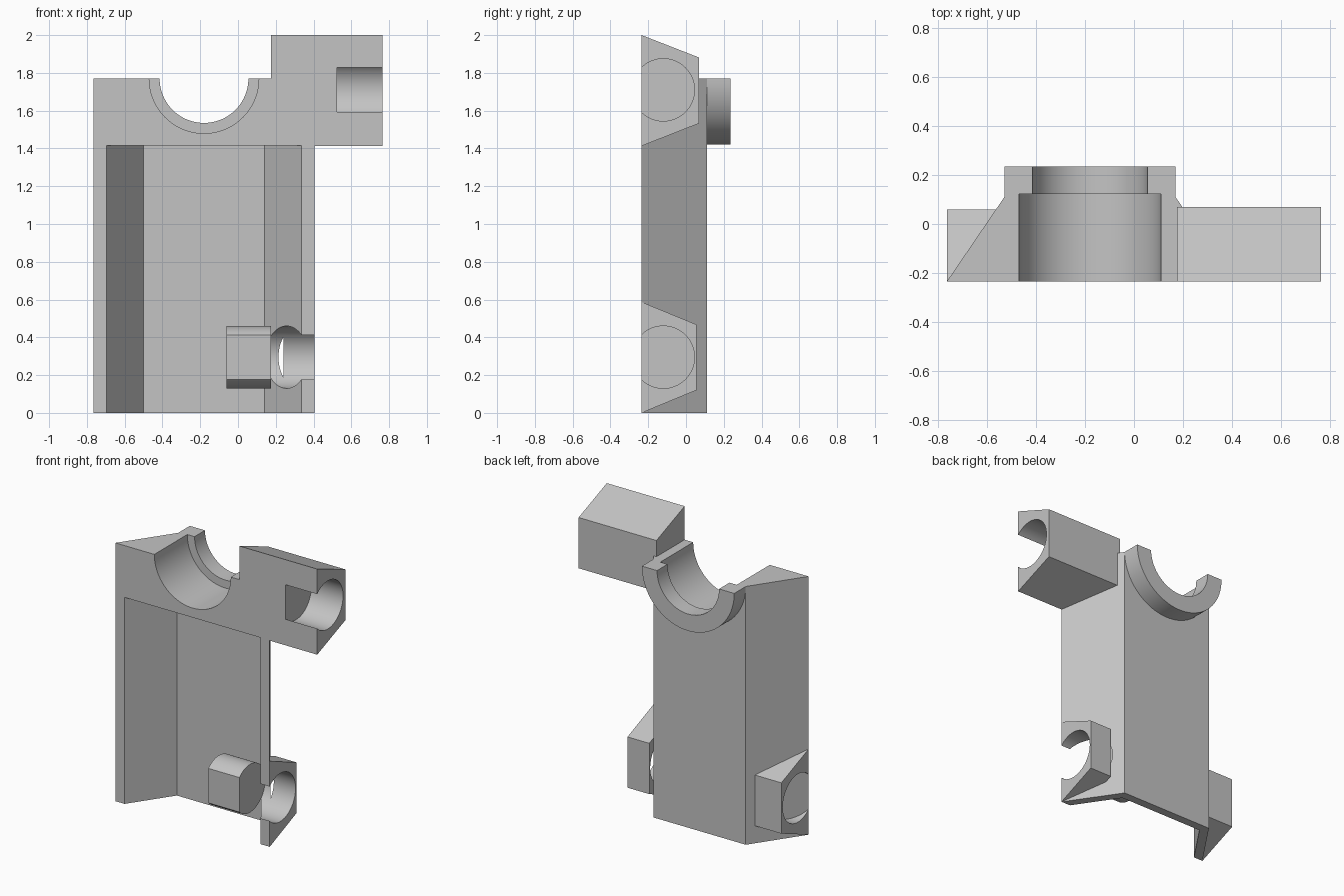
import bpy, bmesh, math
from mathutils import Vector

cube = bpy.data.objects.get("Cube")
if cube:
    bpy.data.objects.remove(cube, do_unlink=True)

grey = bpy.data.materials.new("plain grey")
grey.use_nodes = True
grey.diffuse_color = (0.55, 0.55, 0.55, 1)
grey.node_tree.nodes["Principled BSDF"].inputs["Base Color"].default_value = grey.diffuse_color

FRONT, BACK, MID = -0.235, 0.11, -0.18
BORE_Y, BORE_R = -0.12, 0.165
BODY_TOP, CAVITY_TOP = 1.77, 1.415


def prism(name, points, offset):
    """Extrude a planar outline along an offset vector."""
    mesh = bpy.data.meshes.new(name)
    bm = bmesh.new()
    face = bm.faces.new([bm.verts.new(p) for p in points])
    moved = bmesh.ops.extrude_face_region(bm, geom=[face], use_keep_orig=True)["geom"]
    verts = [g for g in moved if isinstance(g, bmesh.types.BMVert)]
    bmesh.ops.translate(bm, verts=verts, vec=Vector(offset))
    bmesh.ops.recalc_face_normals(bm, faces=bm.faces)
    bm.to_mesh(mesh)
    bm.free()
    mesh.materials.append(grey)
    obj = bpy.data.objects.new(name, mesh)
    bpy.context.collection.objects.link(obj)
    return obj


def trapezoid(name, front_half, back_half, back_y, z0, z1, front_y=FRONT):
    pts = [(MID - front_half, front_y, z0), (MID + front_half, front_y, z0),
           (MID + back_half, back_y, z0), (MID - back_half, back_y, z0)]
    return prism(name, pts, (0, 0, z1 - z0))


def ear(name, x0, x1, z, back_y):
    """Block that tapers in height towards the back."""
    pts = [(x0, FRONT, z), (x0, FRONT, z + 0.587),
           (x0, back_y, z + 0.468), (x0, back_y, z + 0.12)]
    return prism(name, pts, (x1 - x0, 0, 0))


def circle(radius, start=0, end=math.tau, steps=64):
    angles = [start + (end - start) * i / steps for i in range(steps)]
    return [(radius * math.cos(a), radius * math.sin(a)) for a in angles]


def rod_x(name, x0, x1, z):
    pts = [(x0, BORE_Y + a, z + b) for a, b in circle(BORE_R)]
    return prism(name, pts, (x1 - x0, 0, 0))


def rod_y(name, radius, y0, y1):
    pts = [(MID + a, y0, BODY_TOP + b) for a, b in circle(radius, steps=96)]
    return prism(name, pts, (0, y1 - y0, 0))


def combine(target, other, operation):
    mod = target.modifiers.new("combine", "BOOLEAN")
    mod.operation, mod.object, mod.solver = operation, other, "EXACT"
    bpy.context.view_layer.objects.active = target
    bpy.ops.object.modifier_apply(modifier=mod.name)
    bpy.data.objects.remove(other, do_unlink=True)


# Tapered housing with a half-round collar on its back
housing = trapezoid("housing", 0.585, 0.35, BACK, 0, BODY_TOP)
half = circle(0.35, math.pi, math.tau, 48) + [(0.35, 0)]
collar = prism("collar", [(MID + a, 0.05, BODY_TOP + b) for a, b in half], (0, 0.185, 0))
combine(housing, collar, "UNION")

# Left-hand foot, whose socket ends on the sloped wall
foot = ear("outer_foot", -0.765, -0.565, 0, 0.06)
combine(foot, rod_x("foot_socket", -0.9, -0.4, 0.295), "DIFFERENCE")
combine(housing, foot, "UNION")

# Upper arm and lower foot on the other side
combine(housing, ear("upper_arm", 0.175, 0.765, 1.413, 0.07), "UNION")
combine(housing, ear("lower_foot", 0.24, 0.405, 0, 0.055), "UNION")

# Open channel, stepped saddle and pin sockets
slope = 0.235 / (BACK - FRONT)
channel = trapezoid("channel", 0.515 + 0.1 * slope, 0.32, 0.052, -0.1, CAVITY_TOP, FRONT - 0.1)
combine(housing, channel, "DIFFERENCE")
combine(housing, rod_y("wide_saddle", 0.29, -0.4, 0.122), "DIFFERENCE")
combine(housing, rod_y("narrow_saddle", 0.235, 0, 0.4), "DIFFERENCE")
combine(housing, rod_x("arm_socket", 0.525, 0.9, 1.71), "DIFFERENCE")
combine(housing, rod_x("lower_socket", 0.175, 0.6, 0.295), "DIFFERENCE")

# Hinge pin inside the channel, flattened at the front
pin = rod_x("hinge_pin", -0.06, 0.175, 0.295)
trim = prism("pin_trim", [(-0.2, -0.5, 0), (0.3, -0.5, 0), (0.3, FRONT, 0), (-0.2, FRONT, 0)], (0, 0, 0.6))
combine(pin, trim, "DIFFERENCE")

for obj in (housing, pin):
    obj.data.shade_smooth()
    obj.data.set_sharp_from_angle(angle=math.radians(25))
